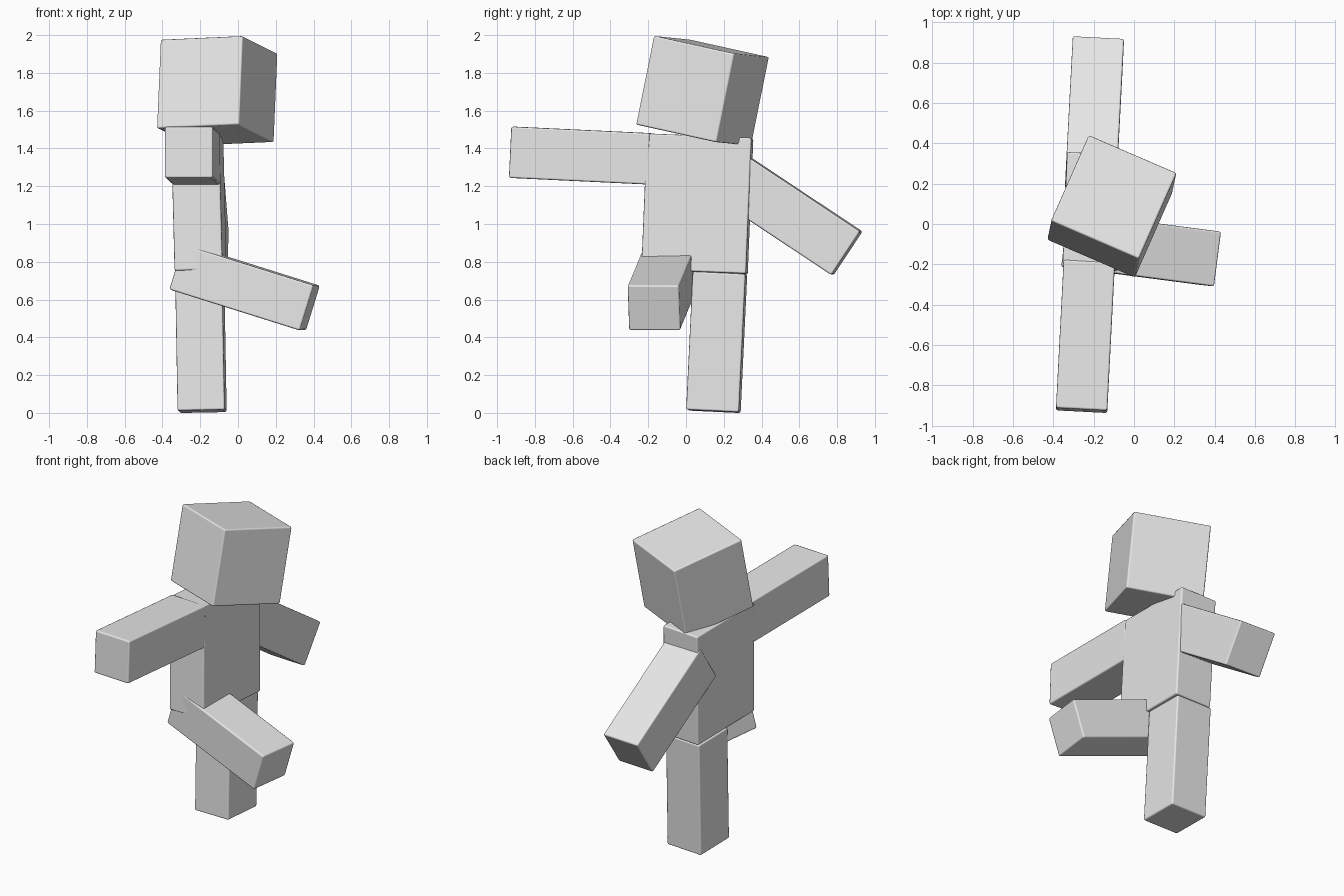
import bpy
import math
from mathutils import Vector, Matrix

cube = bpy.data.objects.get("Cube")
if cube:
    bpy.data.objects.remove(cube, do_unlink=True)

grey = bpy.data.materials.new("light_grey")
grey.use_nodes = True
colour = (0.8, 0.8, 0.8, 1.0)
grey.diffuse_color = colour
grey.node_tree.nodes["Principled BSDF"].inputs["Base Color"].default_value = colour


def block(name, start, end, side, width, depth):
    """Box running from start to end, with its width along the side direction."""
    start, end = Vector(start), Vector(end)
    axis = (end - start).normalized()
    side = Vector(side)
    side = (side - axis * side.dot(axis)).normalized()
    turn = Matrix((side, axis.cross(side), axis)).transposed()
    bpy.ops.mesh.primitive_cube_add(size=1)
    obj = bpy.context.object
    obj.name = name
    size = Matrix.Diagonal((width, depth, (end - start).length, 1))
    obj.data.transform(Matrix.Translation((start + end) / 2) @ turn.to_4x4() @ size)
    obj.data.materials.append(grey)
    # Softened edges
    bpy.ops.object.shade_smooth_by_angle(angle=math.radians(50))
    bevel = obj.modifiers.new("soft_edges", "BEVEL")
    bevel.width = 0.01
    bevel.segments = 2
    bevel.harden_normals = True
    return obj


# The body is turned sideways, shoulders running front to back
shoulders = (0.04, 1, -0.05)

block("head", (-0.12, 0.04, 1.47), (-0.10, 0.135, 1.94), (0.19, 0.43, -0.10), 0.475, 0.475)
block("torso", (-0.198, 0.045, 0.745), (-0.216, 0.075, 1.465), shoulders, 0.555, 0.255)

# Arms, one raised ahead and one swung back
block("raised_arm", (-0.222, -0.19, 1.345), (-0.26, -0.925, 1.38), (1, -0.05, 0), 0.255, 0.272)
block("swung_arm", (-0.212, 0.244, 1.249), (-0.18, 0.852, 0.845), (1, -0.05, 0), 0.255, 0.277)

# Legs, one planted and one kicking
block("planted_leg", (-0.203, 0.18, 0.74), (-0.19, 0.145, 0.008), shoulders, 0.28, 0.25)
block("kicking_leg", (-0.31, -0.08, 0.772), (0.38, -0.17, 0.555), (0.11, 1, 0), 0.274, 0.25)
